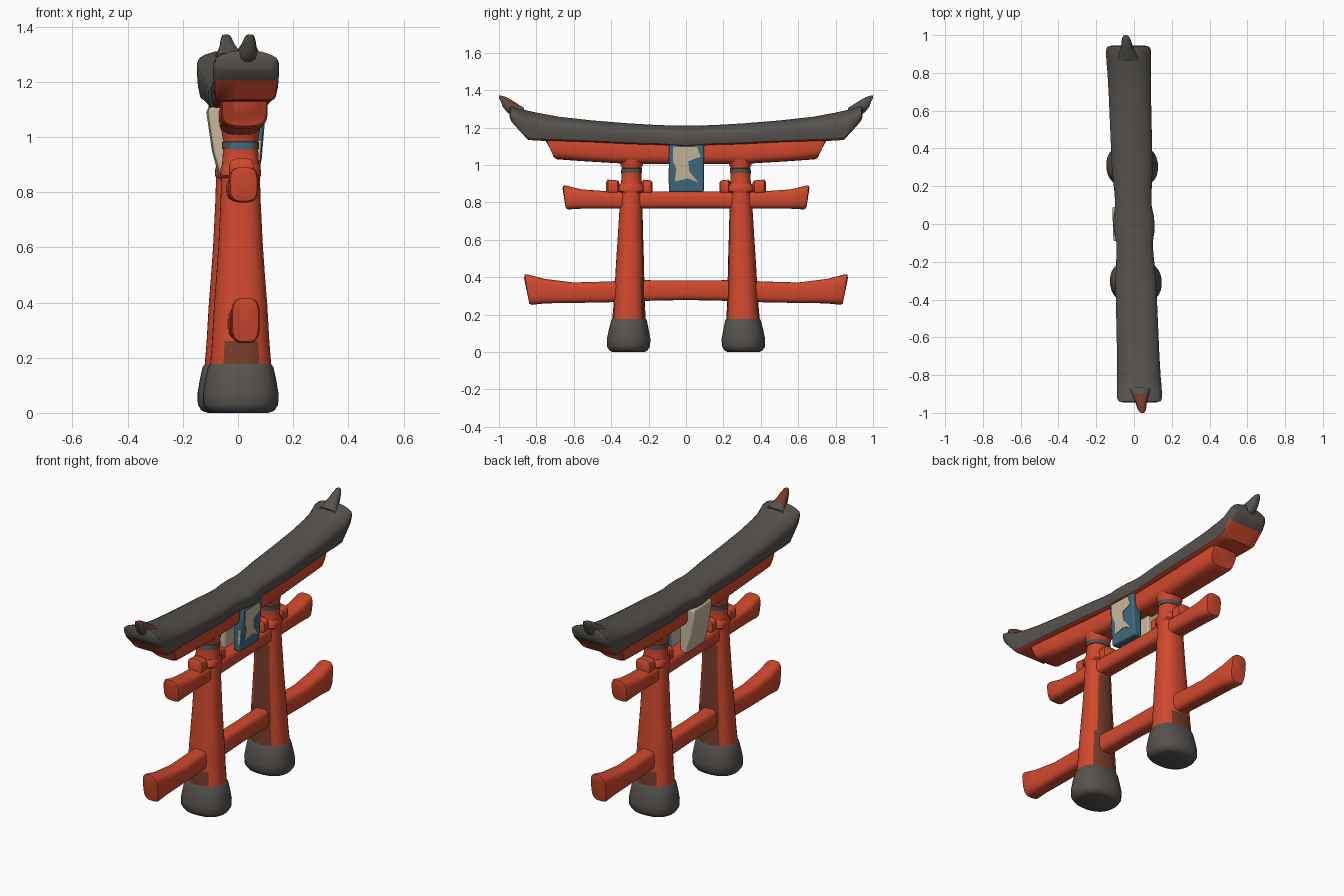
import bpy, bmesh, math

if "Cube" in bpy.data.objects:
    bpy.data.objects.remove(bpy.data.objects["Cube"])

YAW = -0.032  # the gate is turned very slightly about z


def material(name, rgb):
    m = bpy.data.materials.new(name)
    m.diffuse_color = (*rgb, 1)
    m.use_nodes = True
    m.node_tree.nodes["Principled BSDF"].inputs["Base Color"].default_value = m.diffuse_color
    return m


RED = material("vermilion", (0.64, 0.066, 0.027))
GREY = material("dark_grey", (0.095, 0.086, 0.077))
BROWN = material("worn_brown", (0.18, 0.045, 0.022))
BLUE = material("slate_blue", (0.05, 0.145, 0.21))
CREAM = material("cream", (0.58, 0.48, 0.33))


def loft(name, rings, mats, rule=None, angle=40):
    """Skin closed rings of points, cap both ends, colour faces by rule."""
    bm = bmesh.new()
    vs = [[bm.verts.new((x + YAW * y, y, z)) for x, y, z in r] for r in rings]
    n = len(vs[0])
    for a, b in zip(vs, vs[1:]):
        for i in range(n):
            j = (i + 1) % n
            bm.faces.new((a[i], a[j], b[j], b[i]))
    bm.faces.new(vs[0])
    bm.faces.new(vs[-1])
    bmesh.ops.recalc_face_normals(bm, faces=bm.faces)
    bm.normal_update()
    if rule:
        for f in bm.faces:
            f.material_index = rule(f.calc_center_median(), f.normal)
    me = bpy.data.meshes.new(name)
    bm.to_mesh(me)
    bm.free()
    for m in mats:
        me.materials.append(m)
    ob = bpy.data.objects.new(name, me)
    bpy.context.collection.objects.link(ob)
    bpy.ops.object.select_all(action='DESELECT')
    ob.select_set(True)
    bpy.context.view_layer.objects.active = ob
    bpy.ops.object.shade_smooth_by_angle(angle=math.radians(angle))
    return ob


def superellipse(n=24, p=0.5):
    pts = []
    for i in range(n):
        t = 2 * math.pi * (i + 0.5) / n
        c, s = math.cos(t), math.sin(t)
        pts.append((math.copysign(abs(c) ** p, c), 0.5 + 0.5 * math.copysign(abs(s) ** p, s)))
    return pts


def beam(name, half, section, mats, rule=None, angle=40):
    """Symmetric beam along y; stations: (y_bottom, y_top, z_bottom, z_top, half_width)."""
    stations = [(-a, -b, c, d, w) for a, b, c, d, w in reversed(half) if a > 0] + half
    rings = [[(u * w, yb + (yt - yb) * v, zb + (zt - zb) * v) for u, v in section]
             for yb, yt, zb, zt, w in stations]
    return loft(name, rings, mats, rule, angle)


ROUND = superellipse(24, .6)

# Tie beams and lintel
beam("lower_tie_beam", [
    (0, 0, .278, .382, .045), (.28, .28, .272, .385, .048), (.40, .40, .266, .378, .048),
    (.60, .60, .262, .372, .05), (.75, .76, .26, .392, .052), (.825, .848, .252, .416, .052),
    (.838, .862, .258, .416, .047), (.842, .866, .28, .395, .03)], ROUND, [RED])
beam("upper_tie_beam", [
    (0, 0, .768, .858, .05), (.3, .3, .766, .86, .052), (.45, .45, .766, .862, .052),
    (.56, .56, .766, .87, .053), (.63, .642, .762, .89, .054),
    (.642, .656, .768, .89, .048), (.646, .66, .785, .875, .03)], ROUND, [RED])
beam("lintel", [
    (0, 0, 1.005, 1.14, .07), (.3, .3, 1.005, 1.15, .075), (.55, .56, 1.02, 1.16, .08),
    (.69, .74, 1.03, 1.17, .085), (.706, .76, 1.04, 1.165, .08),
    (.711, .765, 1.06, 1.155, .05)], ROUND, [RED])

# Curved roof with red soffit
side = [(.25, 1), (.5, .96), (.8, .82), (.96, .68), (1, .55), (1, .3), (.93, .06), (.82, 0), (.3, 0)]
hood = side + [(-u, v) for u, v in reversed(side)]
beam("roof", [
    (0, 0, 1.098, 1.21, .109), (.04, .04, 1.10, 1.21, .107), (.10, .10, 1.105, 1.212, .096),
    (.16, .16, 1.108, 1.214, .098), (.3, .3, 1.112, 1.222, .108),
    (.5, .5, 1.122, 1.238, .11), (.68, .68, 1.128, 1.258, .112), (.80, .80, 1.13, 1.28, .115),
    (.845, .87, 1.135, 1.296, .118), (.91, .925, 1.205, 1.312, .12),
    (.935, .94, 1.235, 1.312, .112), (.942, .946, 1.25, 1.302, .09)],
    hood, [GREY, RED], lambda c, n: 1 if n.z < -0.5 and c.z < 1.215 else 0)

# Roof horns, the front one worn brown on top
for s, tag in ((-1, "front"), (1, "back")):
    path = [(.875, 1.275, .06, .03), (.91, 1.292, .045, .034), (.945, 1.315, .03, .034),
            (.972, 1.338, .024, .026), (.990, 1.356, .018, .016), (1.0, 1.364, .010, .007)]
    loft("roof_horn_" + tag,
         [[(u * w - .012 * s * (y - .84) / .16, s * (y - .35 * h * (2 * v - 1)) if y < .985 else s * y,
            z + h * (2 * v - 1)) for u, v in superellipse(12, .8)] for y, z, w, h in path],
         [GREY, BROWN], lambda c, n, s=s: 1 if s < 0 and n.z > .3 and c.y < -.9 else 0)


def upright(name, s, levels, mats, rule=None):
    """Round post; levels: (z, radius_y, radius_x), leaning slightly inward."""
    rings = []
    for z, ry, rx in levels:
        cy = s * (.308 - .018 * z)
        rings.append([(rx * u, cy + ry * (2 * v - 1), z) for u, v in superellipse(28, .85)])
    return loft(name, rings, mats, rule)


# Pillars, stone feet, neck bands and wedges
for s, tag in ((-1, "front"), (1, "back")):
    upright("foot_" + tag, s, [
        (0, .085, .10), (.008, .102, .122), (.03, .116, .136), (.07, .117, .137),
        (.12, .107, .129), (.165, .097, .119), (.178, .09, .110)], [GREY])

    def wear(c, n, s=s):
        inner = n.y * s < -.85 and c.z < .76
        outer = n.y * s > .9 and c.z < .27
        return 1 if inner or outer else 0

    upright("pillar_" + tag, s, [
        (.16, .091, .112), (.26, .084, .104), (.40, .078, .096), (.50, .074, .088), (.60, .069, .081),
        (.76, .062, .073), (.86, .059, .07), (.93, .054, .065), (.985, .052, .062),
        (1.0, .06, .066), (1.03, .068, .07)], [RED, BROWN], wear)
    upright("neck_band_" + tag, s, [
        (.955, .05, .06), (.957, .056, .067), (.982, .056, .067), (.984, .05, .06)],
        [GREY, BLUE], lambda c, n: 1 if n.y < -.9 and c.y < 0 else 0)
    upright("collar_" + tag, s, [
        (.85, .06, .068), (.86, .074, .074), (.885, .072, .073), (.90, .058, .068)], [RED])
    for k, (a, b) in enumerate(((.178, .238), (.355, .428))):
        loft(f"wedge_{tag}_{k}",
             [[(u * w, s * y, .84 + (t - .84) * v) for u, v in ROUND]
              for y, w, t in ((a, .03, .905), (a + .01, .045, .918),
                              (b - .01, .045, .922), (b, .03, .908))], [RED])


def panel(name, profile, y0, y1, mats, rule=None):
    ob = loft(name, [[(x, y, z) for x, z in profile] for y in (y0, y1)], mats, rule, 30)
    m = ob.modifiers.new("soft_edges", 'BEVEL')
    m.width, m.segments = .008, 2
    return ob


# Central plaque: blue face with cream rear, slanted cream back
panel("plaque_front", [(.03, .855), (.076, .855), (.088, 1.0), (.095, 1.108), (.03, 1.108)],
      -.09, .095, [BLUE, CREAM], lambda c, n: 1 if n.x < -.5 else 0)
panel("plaque_back", [(-.02, .85), (-.062, .84), (-.092, .95), (-.112, 1.09), (-.105, 1.108), (-.02, 1.108)],
      -.09, .09, [CREAM])

# Cream patch painted on the blue face (y, z outline)
patch = [(-.07, 1.095), (.06, 1.095), (.078, 1.045), (.012, 1.02), (.018, .965), (.065, .908),
         (.01, .928), (-.06, .912), (-.052, .98), (-.07, 1.02)]


def face_x(z):
    return .076 + .0828 * (z - .855) if z < 1 else .088 + .065 * (z - 1)


loft("plaque_patch", [[(face_x(z) + d, y, z) for y, z in patch] for d in (-.003, .003)], [CREAM])
# Cream strip on the front edge of the plaque
loft("plaque_edge_strip", [[(x, y, z) for x, z in ((.062, .90), (.074, .90), (.082, .985), (.066, .985))]
                           for y in (-.093, -.088)], [CREAM])
